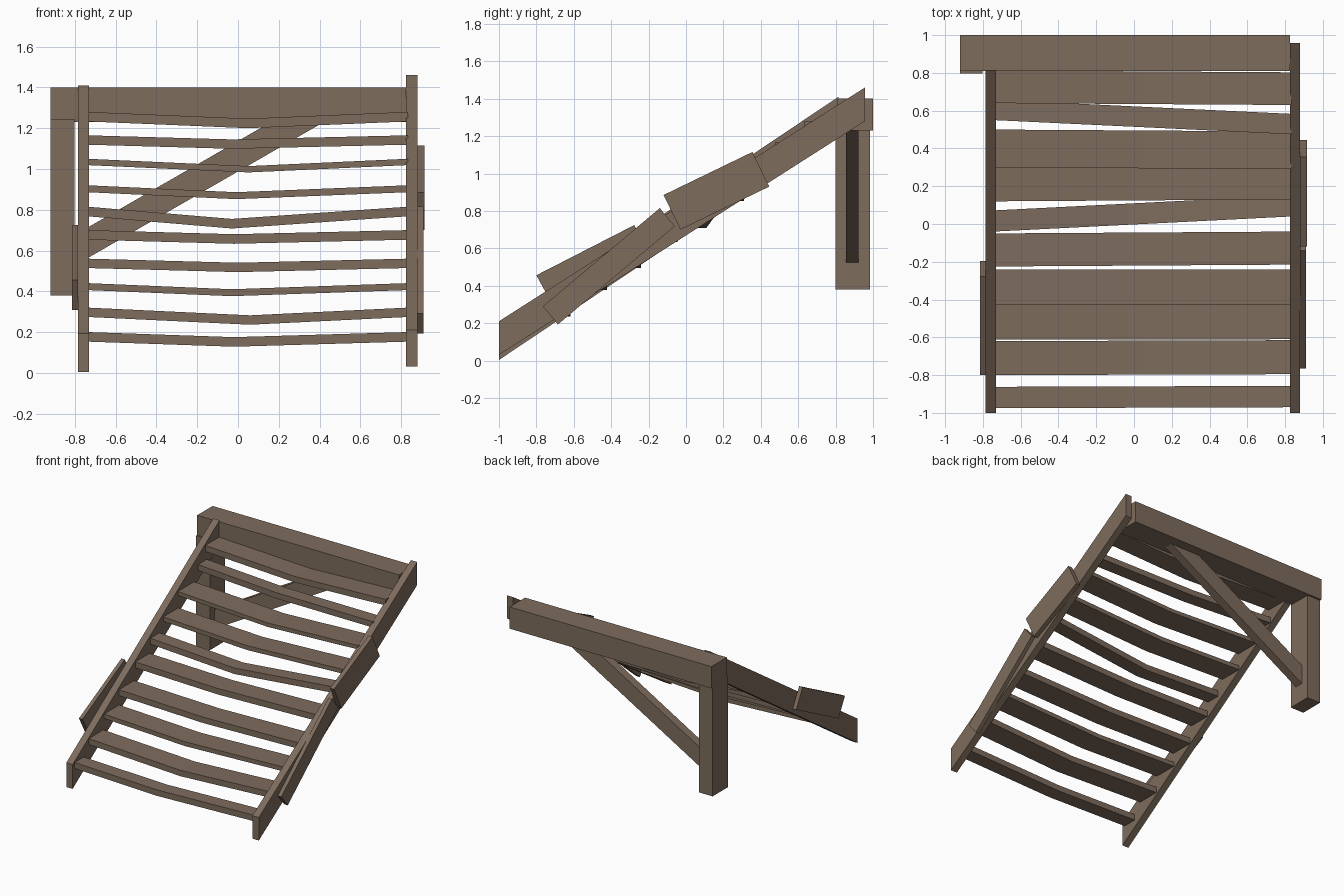
import bpy
import bmesh
from mathutils import Vector

cube = bpy.data.objects.get("Cube")
if cube:
    bpy.data.objects.remove(cube, do_unlink=True)

# Single weathered wood colour
wood = bpy.data.materials.new("weathered_wood")
wood.use_nodes = True
colour = (0.21, 0.15, 0.11, 1)
wood.diffuse_color = colour
wood.node_tree.nodes["Principled BSDF"].inputs["Base Color"].default_value = colour


def loft(name, rings):
    """Join matching closed outlines into one capped solid."""
    bm = bmesh.new()
    loops = [[bm.verts.new(point) for point in ring] for ring in rings]
    count = len(loops[0])
    for first, second in zip(loops, loops[1:]):
        for i in range(count):
            j = (i + 1) % count
            bm.faces.new((first[i], first[j], second[j], second[i]))
    bm.faces.new(loops[0][::-1])
    bm.faces.new(loops[-1])
    bmesh.ops.recalc_face_normals(bm, faces=bm.faces)
    mesh = bpy.data.meshes.new(name)
    bm.to_mesh(mesh)
    bm.free()
    mesh.materials.append(wood)
    obj = bpy.data.objects.new(name, mesh)
    bpy.context.collection.objects.link(obj)
    return obj


def box(name, xs, ys, zs):
    outline = [(ys[0], zs[0]), (ys[1], zs[0]), (ys[1], zs[1]), (ys[0], zs[1])]
    return side_plate(name, xs, outline)


def side_plate(name, xs, outline):
    """Extrude a (y, z) outline across x."""
    return loft(name, [[(x, y, z) for y, z in outline] for x in xs])


def stringer(name, xs, back, low, high, height):
    """Sloping side rail with plumb-cut ends."""
    return side_plate(name, xs, [(-1, low), (back, high - height),
                                 (back, high), (-1, low + height)])


def patch(name, xs, corner, along, across):
    """Repair board set at its own angle on the outside of a rail."""
    corner, along, across = Vector(corner), Vector(along), Vector(across)
    return side_plate(name, xs, [corner, corner + along,
                                 corner + along + across, corner + across])


def rung(name, top, sag, thick, left_y, right_y, depth, mid_x):
    """Flat tread, sagging to a crease near the middle."""
    start, end = -0.74, 0.835
    rings = []
    for x, drop in ((start, 0), (mid_x, sag), (end, 0)):
        y = left_y + (right_y - left_y) * (x - start) / (end - start)
        z = top - drop
        rings.append([(x, y, z - thick), (x, y + depth, z - thick),
                      (x, y + depth, z), (x, y, z)])
    return loft(name, rings)


# Frame at the top
box("top_beam", (-0.92, 0.825), (0.81, 1), (1.23, 1.4))
box("support_post", (-0.92, -0.803), (0.798, 0.985), (0.38, 1.245))
brace = [(-0.803, 0.525), (0.43, 1.235), (0.17, 1.235), (-0.803, 0.675)]
loft("diagonal_brace", [[(x, y, z) for x, z in brace] for y in (0.855, 0.922)])

# Side rails
stringer("right_stringer", (-0.785, -0.73), 0.815, 0.003, 1.41, 0.19)
stringer("left_stringer", (0.825, 0.88), 0.957, 0.03, 1.46, 0.18)

# Repair boards
patch("left_upper_patch", (0.88, 0.915), (-0.12, 0.885), (0.475, 0.23), (0.09, -0.185))
patch("left_lower_patch", (0.88, 0.91), (-0.765, 0.29), (0.625, 0.525), (0.08, -0.097))
patch("right_patch", (-0.815, -0.785), (-0.8, 0.456), (0.523, 0.268), (0.08, -0.147))

# Treads: top, sag, thickness, front y at each end, depth, crease x
treads = [
    (0.2, 0.025, 0.047, -0.975, -0.97, 0.113, -0.02),
    (0.32, 0.038, 0.046, -0.8, -0.795, 0.18, 0.06),
    (0.44, 0.03, 0.034, -0.612, -0.61, 0.188, -0.03),
    (0.56, 0.02, 0.046, -0.428, -0.428, 0.187, 0),
    (0.7, 0.02, 0.047, -0.225, -0.215, 0.175, -0.02),
    (0.815, 0.06, 0.047, -0.04, 0.04, 0.112, -0.03),
    (0.92, 0.034, 0.034, 0.12, 0.13, 0.185, -0.01),
    (1.05, 0.036, 0.031, 0.3, 0.29, 0.2, 0.05),
    (1.165, 0.02, 0.046, 0.55, 0.475, 0.108, -0.03),
    (1.28, 0.033, 0.047, 0.64, 0.63, 0.173, 0.05),
]
for number, tread in enumerate(treads, 1):
    rung(f"rung_{number}", *tread)
